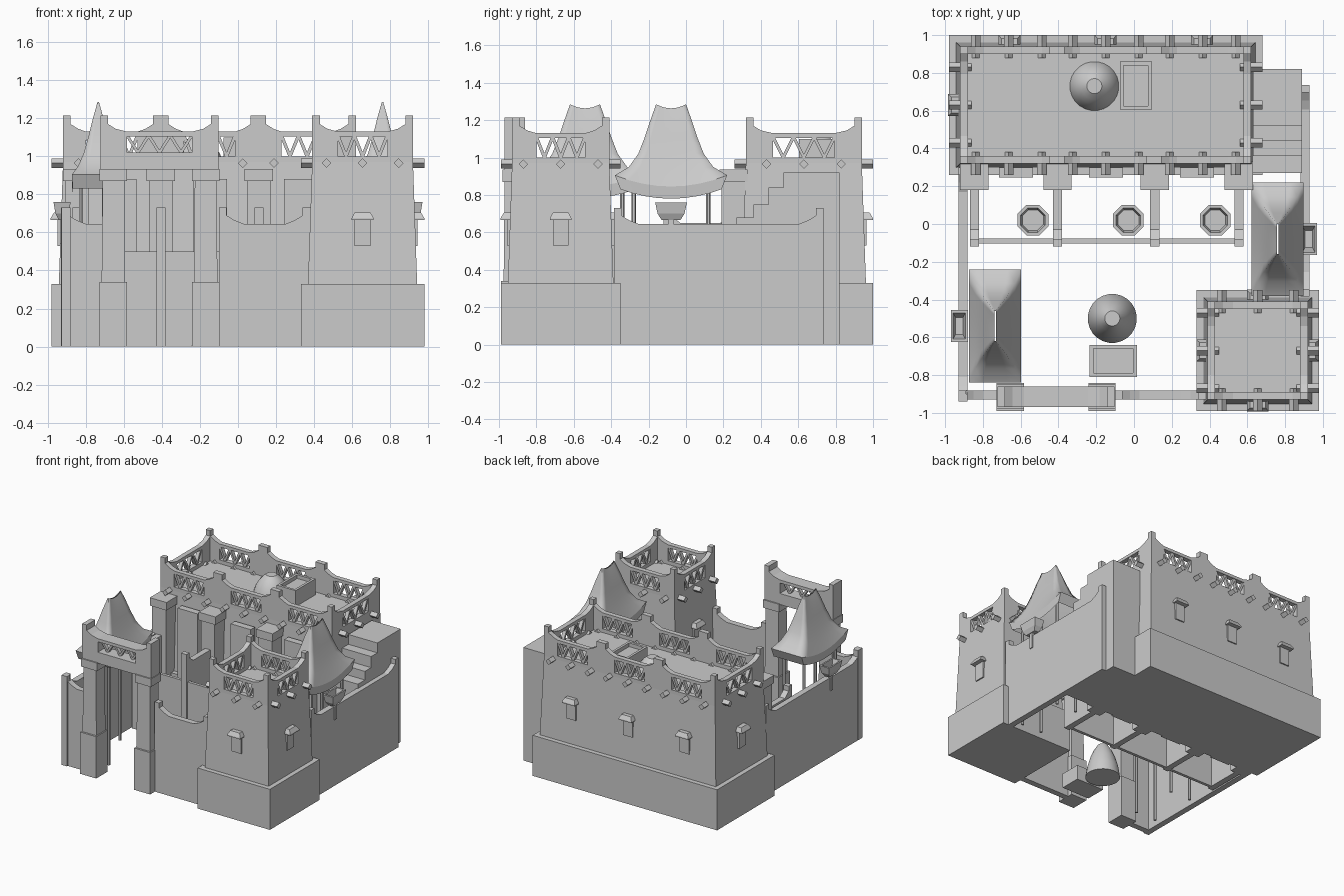
import bpy, bmesh, math
from mathutils import Matrix, Vector

if "Cube" in bpy.data.objects:
    bpy.data.objects.remove(bpy.data.objects["Cube"])

stone = bpy.data.materials.new("grey_stone")
stone.use_nodes = True
GREY = (0.6, 0.6, 0.6, 1)
stone.diffuse_color = GREY
stone.node_tree.nodes["Principled BSDF"].inputs["Base Color"].default_value = GREY


def finish(name, bm):
    bmesh.ops.recalc_face_normals(bm, faces=bm.faces)
    mesh = bpy.data.meshes.new(name)
    bm.to_mesh(mesh)
    bm.free()
    mesh.materials.append(stone)
    ob = bpy.data.objects.new(name, mesh)
    bpy.context.collection.objects.link(ob)
    return ob


def loft(name, rings, caps=True):
    """Skin a stack of equal-length closed rings."""
    bm = bmesh.new()
    vs = [[bm.verts.new(p) for p in r] for r in rings]
    n = len(vs[0])
    for a, b in zip(vs, vs[1:]):
        for i in range(n):
            j = (i + 1) % n
            bm.faces.new((a[i], a[j], b[j], b[i]))
    if caps:
        bm.faces.new(vs[0])
        bm.faces.new(vs[-1])
    return finish(name, bm)


def rect(cx, cy, hx, hy, z):
    return [(cx + sx * hx, cy + sy * hy, z) for sx, sy in ((-1, -1), (1, -1), (1, 1), (-1, 1))]


def box(name, x0, x1, y0, y1, z0, z1, taper=0):
    cx, cy, hx, hy = (x0 + x1) / 2, (y0 + y1) / 2, (x1 - x0) / 2, (y1 - y0) / 2
    return loft(name, [rect(cx, cy, hx, hy, z0), rect(cx, cy, hx - taper, hy - taper, z1)])


def prism(name, pts, depth, loc, ang=0):
    """Extrude a (u, z) outline by depth, turned by ang about z at loc."""
    m = Matrix.Translation((loc[0], loc[1], 0)) @ Matrix.Rotation(ang, 4, 'Z')
    return loft(name, [[m @ Vector((u, d, z)) for u, z in pts] for d in (-depth / 2, depth / 2)])


def turned(name, cx, cy, profile, sides, smooth=False):
    rings = [[(cx + r * math.cos(math.tau * (i + .5) / sides),
               cy + r * math.sin(math.tau * (i + .5) / sides), z) for i in range(sides)]
             for r, z in profile]
    ob = loft(name, rings)
    if smooth:
        for p in ob.data.polygons:
            p.use_smooth = len(p.vertices) == 4
    return ob


# Parapet made of bays: curved piers, sill, rail and zigzag lattice
def parapet(name, length, bays, opening, thick, loc, ang, z0=.96, sill=1.0):
    step = length / bays
    for b in range(bays):
        c = -length / 2 + (b + .5) * step
        h, o = step / 2, opening / 2
        for s in (-1, 1):
            prism(name + "_pier", [(c + s * u, z) for u, z in (
                (h, z0), (h, 1.215), (h - .04, 1.215), (h - .04, 1.17),
                (h - .08, 1.145), (o, 1.13), (o, z0))], thick, loc, ang)
        prism(name + "_sill", [(c - o, z0), (c + o, z0), (c + o, sill), (c - o, sill)], thick, loc, ang)
        prism(name + "_rail", [(c - o, 1.105), (c + o, 1.105), (c + o, 1.13), (c - o, 1.13)], thick, loc, ang)
        n, w = 6, .009
        for i in range(n):
            u0, u1 = c - o + opening * i / n, c - o + opening * (i + 1) / n
            za, zb = (sill, 1.11) if i % 2 else (1.11, sill)
            prism(name + "_lattice", [(u0 - w, za), (u0 + w, za), (u1 + w, zb), (u1 - w, zb)],
                  min(thick, .03), loc, ang)


# Diamond-section roof beam end, pointing out along ang
def beam_end(x, y, ang):
    r = .025
    prism("roof_beam_end", [(-r, .965), (0, .965 + r), (r, .965), (0, .965 - r)], .12, (x, y), ang)


# Window frame with a small sloping hood
def window(x, y, ang):
    m = Matrix.Translation((x, y, 0)) @ Matrix.Rotation(ang, 4, 'Z')
    prism("window_frame", [(-.042, .53), (.042, .53), (.042, .67), (-.042, .67)], .03, (x, y), ang)
    loft("window_hood", [[m @ Vector(p) for p in rect(0, -.01, w, d, z)]
                         for w, d, z in ((.058, .04, .665), (.058, .04, .675), (.042, .022, .705))])


# Solid block with plinth, tapered body, parapets and beam ends
def building(name, cx, cy, hx, hy, bays_x, open_x, open_y, beams):
    box(name + "_plinth", cx - hx, cx + hx, cy - hy, cy + hy, 0, .33)
    bx, by = hx - .038, hy - .038
    box(name + "_body", cx - bx, cx + bx, cy - by, cy + by, .33, .97, .022)
    tx, ty, t = bx - .022, by - .022, .04
    for s, a in ((-1, 0), (1, math.pi)):
        parapet(name + "_parapet", 2 * tx, bays_x, open_x, t, (cx, cy + s * (ty - t / 2)), a)
        parapet(name + "_parapet", 2 * ty, 1, open_y, t, (cx + s * (tx - t / 2), cy), a + math.pi * 1.5)
        step = 2 * tx / bays_x
        for b in range(bays_x):
            for k in (-1, 0, 1):
                beam_end(cx - tx + (b + .5) * step + k * beams, cy + s * ty, a)
        for k in (-1, 0, 1):
            beam_end(cx + s * tx, cy + k * .2, a + math.pi / 2)


# Low courtyard wall with raised, curved ends
def low_wall(name, length, loc, ang, ends=(1, 1)):
    h = length / 2
    rise = [(h, .73), (h - .04, .73), (h - .04, .69), (h - .08, .665), (h - .13, .645)]
    right = rise if ends[1] else [(h, .645)]
    left = [(-u, z) for u, z in reversed(rise)] if ends[0] else [(-h, .645)]
    prism(name, [(h, 0)] + right + left + [(-h, 0)], .048, loc, ang)


building("house", -.15, .63, .83, .37, 3, .27, .33, .175)
building("tower", .655, -.67, .325, .32, 1, .26, .26, .19)

for x in (-.66, -.15, .36):
    window(x, .95, math.pi)
window(-.935, .63, -math.pi / 2)
for k, (dx, dy) in enumerate(((0, -1), (1, 0), (0, 1), (-1, 0))):
    window(.655 + .275 * dx, -.67 + .272 * dy, k * math.pi / 2)

# Courtyard walls
low_wall("right_wall", 1.12, (.905, .175), math.pi / 2)
low_wall("left_wall", 1.24, (-.905, -.32), math.pi / 2)
low_wall("front_wall", .48, (.14, -.905), 0)
low_wall("corner_wall", .22, (-.82, -.905), 0, (1, 0))

# Gate: two posts on plinths and a lattice lintel
for x in (-.655, -.17):
    box("gate_plinth", x - .072, x + .072, -.99, -.842, 0, .34)
    box("gate_post", x - .062, x + .062, -.975, -.857, .34, .88, .005)
    box("gate_cap", x - .072, x + .072, -.98, -.85, .87, .935)
parapet("gate_lintel", .62, 1, .34, .11, (-.413, -.915), 0, .93, 1.02)

# Outside stairs
prism("stairs", [(.27, 0), (.27, .68), (.36, .68), (.36, .75), (.44, .75), (.44, .84),
                 (.52, .84), (.52, .92), (.82, .92), (.82, 0)], .26, (.76, 0), math.pi / 2)

# Stalls: columns, partitions, front panels and basins
stalls = (-.845, -.405, .11, .555)
for x in stalls:
    box("stall_column", x - .062, x + .062, .19, .33, 0, .88)
    box("stall_capital", x - .075, x + .075, .18, .33, .87, .935)
    prism("stall_partition", [(-.12, 0), (-.12, .73), (-.08, .73), (-.08, .69), (-.03, .65),
                              (.22, .65), (.22, 0)], .048, (x, 0), math.pi / 2)
for x0, x1 in zip(stalls, stalls[1:]):
    box("stall_panel", x0 + .02, x1 - .02, -.102, -.078, 0, .5)
    mid = (x0 + x1) / 2
    box("stall_door", mid - .09, mid + .09, .245, .3, 0, .88)
for x in (-.535, -.03, .43):
    turned("stall_basin", x, .02, ((.06, .2), (.088, .34), (.088, .4), (.07, .4), (.06, .36)), 8)

# Domed ovens with a box beside each
dome = ((.13, 0), (.118, .04), (.095, .08), (.07, .11), (.04, .135))
turned("roof_oven", -.21, .73, [(r, .97 + z) for r, z in dome], 24, True)
turned("yard_oven", -.115, -.5, [(r, z * 2) for r, z in dome], 24, True)


def hatch(name, x0, x1, y0, y1, z0, z1):
    r = [(x0 + x1) / 2, (y0 + y1) / 2, (x1 - x0) / 2, (y1 - y0) / 2]
    loft(name, [rect(*r, z0), rect(*r, z1)] + [rect(r[0], r[1], r[2] - .02, r[3] - .02, z)
                                               for z in (z1, z1 - .03)])


hatch("roof_hatch", -.075, .095, .605, .86, .97, 1.1)
hatch("yard_hatch", -.235, .015, -.81, -.64, 0, .12)


# Cloth canopy: flared skirt drawn up to a sagging ridge
def canopy(cx, cy, side):
    rings = []
    for hx, hy, z, sag in ((.135, .27, .83, -.05), (.138, .3, .905, -.06), (.105, .225, .95, -.02),
                           (.075, .175, 1.02, 0), (.05, .14, 1.11, 0), (.028, .11, 1.2, -.005),
                           (.004, .08, 1.285, -.022)):
        ts = [i / 4 - 1 for i in range(8)]
        ring = [(cx - hx, cy + hy * t, z + sag * (1 - t * t)) for t in ts]
        ring += [(cx - hx + 2 * hx * i / 4, cy + hy, z) for i in range(4)]
        ring += [(cx + hx, cy - hy * t, z + sag * (1 - t * t)) for t in ts]
        ring += [(cx + hx - 2 * hx * i / 4, cy - hy, z) for i in range(4)]
        rings.append(ring)
    ob = loft("canopy", rings, False)
    for p in ob.data.polygons:
        p.use_smooth = p.index >= len(rings[0])
    for sx in (-1, 1):
        for sy in (-1, 1):
            turned("canopy_pole", cx + sx * .09, cy + sy * .2, ((.012, 0), (.012, .92)), 6)
    # Trough hung over the wall on a bracket
    tx = side * .925
    loft("trough", [rect(tx, cy, a, b, z) for a, b, z in (
        (.018, .05, .665), (.035, .072, .7), (.045, .085, .76), (.033, .07, .76), (.02, .045, .69))])
    box("trough_bracket", tx - .012, tx + .012, cy - .014, cy + .014, .54, .67)


canopy(.76, -.08, 1)
canopy(-.735, -.54, -1)
